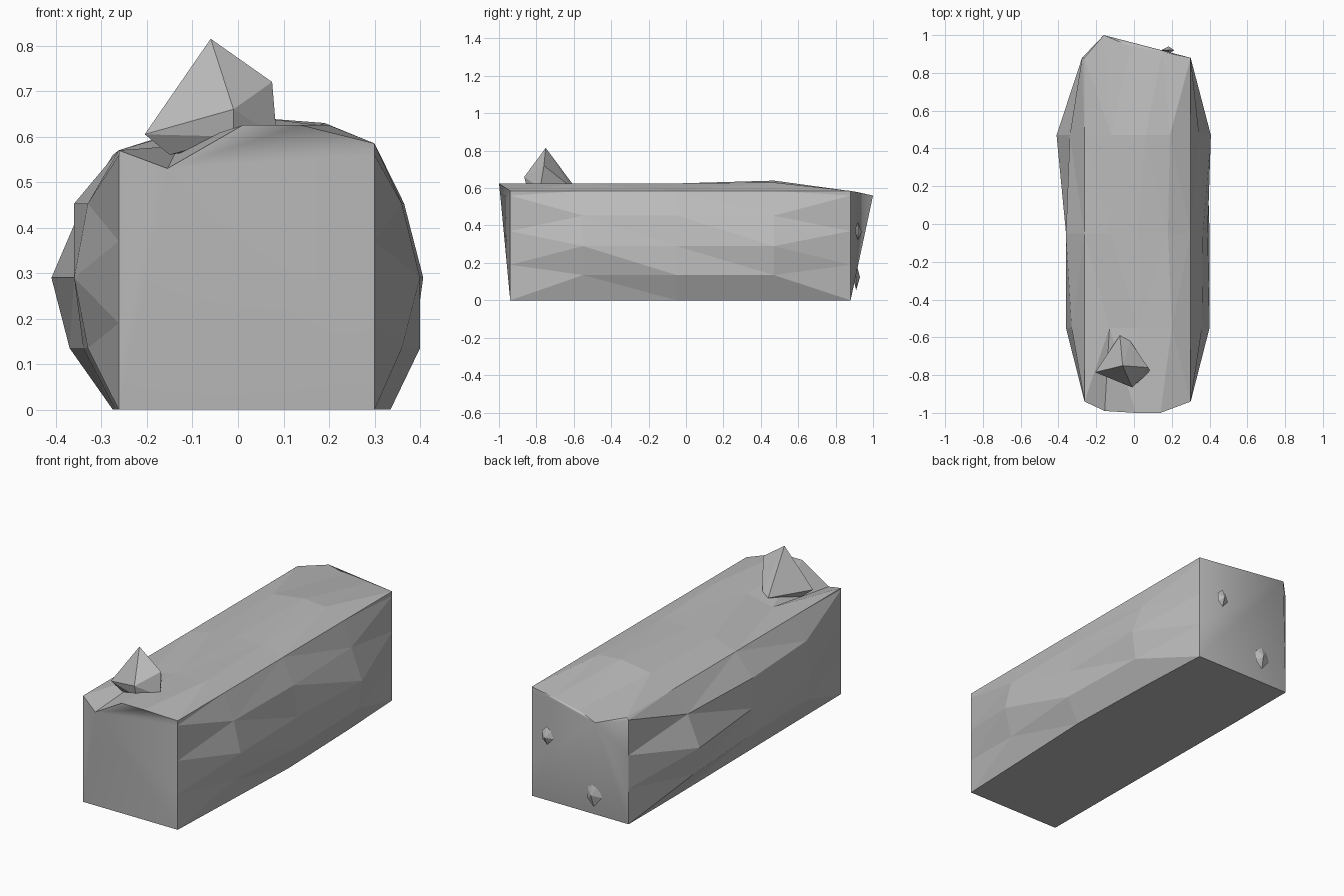
import bpy
import bmesh
from mathutils import Vector

default_cube = bpy.data.objects.get("Cube")
if default_cube:
    bpy.data.objects.remove(default_cube, do_unlink=True)

# Single stone colour
stone = bpy.data.materials.new("grey stone")
stone.use_nodes = True
stone_colour = (0.5, 0.5, 0.5, 1.0)
stone.diffuse_color = stone_colour
stone.node_tree.nodes["Principled BSDF"].inputs["Base Color"].default_value = stone_colour


def finish(name, bm):
    """Turn a bmesh into a named stone object."""
    bmesh.ops.recalc_face_normals(bm, faces=bm.faces[:])
    mesh = bpy.data.meshes.new(name)
    bm.to_mesh(mesh)
    bm.free()
    mesh.materials.append(stone)
    obj = bpy.data.objects.new(name, mesh)
    bpy.context.collection.objects.link(obj)
    return obj


def chipped_rock(name, points):
    """Faceted rock wrapped around a handful of corner points."""
    bm = bmesh.new()
    for point in points:
        bm.verts.new(point)
    hull = bmesh.ops.convex_hull(bm, input=bm.verts[:])
    loose = [v for v in set(hull["geom_interior"] + hull["geom_unused"])
             if isinstance(v, bmesh.types.BMVert)]
    bmesh.ops.delete(bm, geom=loose, context="VERTS")
    return finish(name, bm)


# Heights of the side points, spread further up the corners at both ends
END_HEIGHTS = (0, 0.19, 0.37, 0.56)
MIDDLE_HEIGHTS = (0, 0.135, 0.29, 0.453)
LEFT_RIM = (0.30, 0.585)
RIGHT_RIM = (0.262, 0.57)

# Each station: y, left side widths, right side widths, top ridge points (x, z)
STATIONS = [
    (-0.94, (0.30,) * 4, (0.262,) * 4,
     [(0.14, 0.625), (0.01, 0.625), (-0.155, 0.53)]),
    (-0.55, (0.315, 0.36, 0.40, 0.36), (0.265, 0.33, 0.36, 0.33),
     [(0.20, 0.625), (0.02, 0.615), (-0.13, 0.58)]),
    (-0.05, (0.335, 0.40, 0.39, 0.365), (0.27, 0.34, 0.36, 0.36),
     [(0.18, 0.625), (0.02, 0.62), (-0.125, 0.61)]),
    (0.47, (0.32, 0.385, 0.407, 0.345), (0.275, 0.37, 0.41, 0.34),
     [(0.19, 0.63), (0.06, 0.64), (-0.12, 0.615)]),
    (0.88, (0.30,) * 4, (0.275,) * 4,
     [(0.15, 0.58), (-0.02, 0.57), (-0.16, 0.56)]),
]
# The upper lip of each end leans outward
LIP = {-0.94: (-1, -1, -0.99), 0.88: (0.91, 0.94, 1)}


def station_ring(bm, y, left, right, ridge):
    heights = END_HEIGHTS if y in LIP else MIDDLE_HEIGHTS
    left_side = list(zip(left, heights)) + [LEFT_RIM]
    right_side = list(zip(right, heights)) + [RIGHT_RIM]
    ring = [bm.verts.new((x, y, z)) for x, z in left_side]
    lip = LIP.get(y, (y, y, y))
    ring += [bm.verts.new((x, lip_y, z)) for (x, z), lip_y in zip(ridge, lip)]
    return ring + [bm.verts.new((-x, y, z)) for x, z in reversed(right_side)]


# Long block lofted through the stations, with flat facets
block = bmesh.new()
rings = [station_ring(block, *station) for station in STATIONS]
for near, far in zip(rings, rings[1:]):
    for i in range(len(near)):
        j = (i + 1) % len(near)
        block.faces.new((near[i], near[j], far[j], far[i]))
bmesh.ops.triangulate(block, faces=block.faces[:], quad_method="SHORT_EDGE")

# End faces fan out from the notch in the lip, softly shaded
NOTCH = len(LIP[0.88]) + len(END_HEIGHTS)
for ring in (rings[0], rings[-1]):
    notch = ring[NOTCH]
    others = ring[NOTCH + 1:] + ring[:NOTCH]
    for a, b in zip(others, others[1:]):
        block.faces.new((notch, a, b)).smooth = True
finish("stone_block", block)

# Pointed rock standing on the front of the top
chipped_rock("top_rock", [
    (-0.06, -0.75, 0.815), (0.075, -0.76, 0.72), (0.085, -0.78, 0.6),
    (-0.01, -0.865, 0.66), (-0.01, -0.85, 0.6), (-0.205, -0.785, 0.605),
    (-0.15, -0.77, 0.56), (-0.075, -0.59, 0.6), (-0.02, -0.62, 0.61),
])


# Small pebbles embedded in the back face
def pebble(name, centre, width, depth, height):
    shape = [(-1, 0, -0.2), (-0.6, 0, 0.6), (0.1, 0, 1), (0.9, 0, 0.4),
             (0.8, 0, -0.5), (0, 0, -1), (0.1, 1, -0.1), (0, -1, 0)]
    size = Vector((width, depth, height))
    chipped_rock(name, [Vector(centre) + Vector(p) * size for p in shape])


pebble("upper_pebble", (0.18, 0.92, 0.37), 0.036, 0.02, 0.048)
pebble("lower_pebble", (-0.09, 0.91, 0.13), 0.047, 0.02, 0.075)
